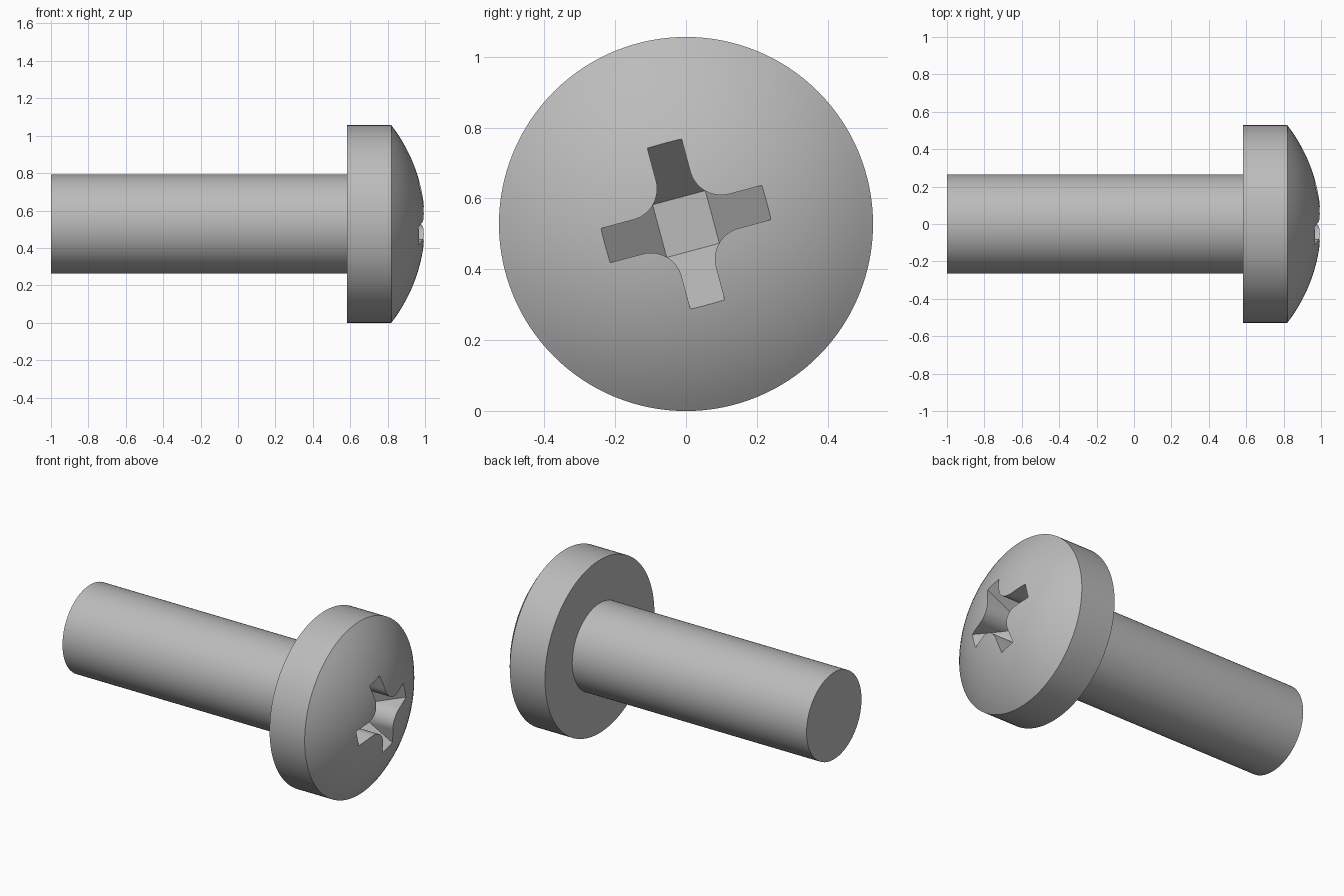
import bpy, bmesh, math
from mathutils import Matrix, Vector

if "Cube" in bpy.data.objects:
    bpy.data.objects.remove(bpy.data.objects["Cube"], do_unlink=True)

HEAD_R, SHAFT_R = 0.528, 0.265
HEAD_BACK, RIM, TIP = 0.583, 0.82, 1.0
ARM_LEN, ARM_W, FILLET = 0.236, 0.05, 0.09
FLOOR_HALF, FLOOR_X, TWIST = 0.077, 0.75, math.radians(15)

steel = bpy.data.materials.new("steel grey")
steel.use_nodes = True
steel.diffuse_color = (0.5, 0.5, 0.5, 1)
steel.node_tree.nodes["Principled BSDF"].inputs["Base Color"].default_value = (0.5, 0.5, 0.5, 1)


def make_object(name, bm):
    bmesh.ops.recalc_face_normals(bm, faces=bm.faces)
    mesh = bpy.data.meshes.new(name)
    bm.to_mesh(mesh)
    bm.free()
    mesh.materials.append(steel)
    obj = bpy.data.objects.new(name, mesh)
    bpy.context.collection.objects.link(obj)
    obj.location.z = HEAD_R
    return obj


def boolean(obj, other, operation):
    mod = obj.modifiers.new(operation.lower(), 'BOOLEAN')
    mod.operation, mod.object, mod.solver = operation, other, 'EXACT'
    bpy.context.view_layer.objects.active = obj
    bpy.ops.object.modifier_apply(modifier=mod.name)
    bpy.data.objects.remove(other, do_unlink=True)


def prism(name, back, front, x0, x1):
    """Join two matching (y, z) outlines at x0 and x1 into a solid, twisted about x."""
    bm = bmesh.new()
    rings = [[bm.verts.new((x, y, z)) for y, z in pts] for x, pts in ((x0, back), (x1, front))]
    n = len(back)
    for ring in rings:
        bm.faces.new(ring)
    for i in range(n):
        j = (i + 1) % n
        bm.faces.new((rings[0][i], rings[0][j], rings[1][j], rings[1][i]))
    bmesh.ops.rotate(bm, verts=bm.verts, matrix=Matrix.Rotation(TWIST, 3, 'X'))
    return make_object(name, bm)


# Shaft, flat-backed head and domed cap as one lathed solid
sag = TIP - RIM
dome_r = (HEAD_R ** 2 + sag ** 2) / (2 * sag)
half = math.asin(HEAD_R / dome_r)
profile = [(-1, 0), (-1, SHAFT_R), (HEAD_BACK, SHAFT_R), (HEAD_BACK, HEAD_R)]
for i in range(17):
    a = half * (1 - i / 16)
    profile.append((TIP - dome_r * (1 - math.cos(a)), dome_r * math.sin(a)))
bm = bmesh.new()
verts = [bm.verts.new((x, 0, r)) for x, r in profile]
edges = [bm.edges.new(pair) for pair in zip(verts, verts[1:])]
bmesh.ops.spin(bm, geom=verts + edges, cent=(0, 0, 0), axis=(1, 0, 0),
               angle=math.tau, steps=128, use_duplicate=False)
bmesh.ops.remove_doubles(bm, verts=bm.verts, dist=0.0002)
screw = make_object("screw_body", bm)

# Cross outline with filleted inner corners
cross = []
for k in range(4):
    turn = Matrix.Rotation(k * math.pi / 2, 2)
    quarter = [(ARM_LEN, -ARM_W), (ARM_LEN, ARM_W)]
    c = ARM_W + FILLET
    for i in range(13):
        a = math.radians(270 - 90 * i / 12)
        quarter.append((c + FILLET * math.cos(a), c + FILLET * math.sin(a)))
    cross += [tuple(turn @ Vector(p)) for p in quarter]
recess = prism("drive_recess", cross, cross, 0.6, 1.2)


# Tapered pyramid gives the recess a flat floor and sloping arm ends
def square(s):
    return [(s, s), (-s, s), (-s, -s), (s, -s)]


slope = (ARM_LEN - FLOOR_HALF) / (0.967 - FLOOR_X)
taper = prism("recess_taper", square(FLOOR_HALF),
              square(FLOOR_HALF + slope * (1.1 - FLOOR_X)), FLOOR_X, 1.1)
boolean(recess, taper, 'INTERSECT')
boolean(screw, recess, 'DIFFERENCE')

# Smooth curves, crisp rims
bpy.ops.object.select_all(action='DESELECT')
screw.select_set(True)
bpy.context.view_layer.objects.active = screw
bpy.ops.object.shade_smooth_by_angle(angle=math.radians(25))
